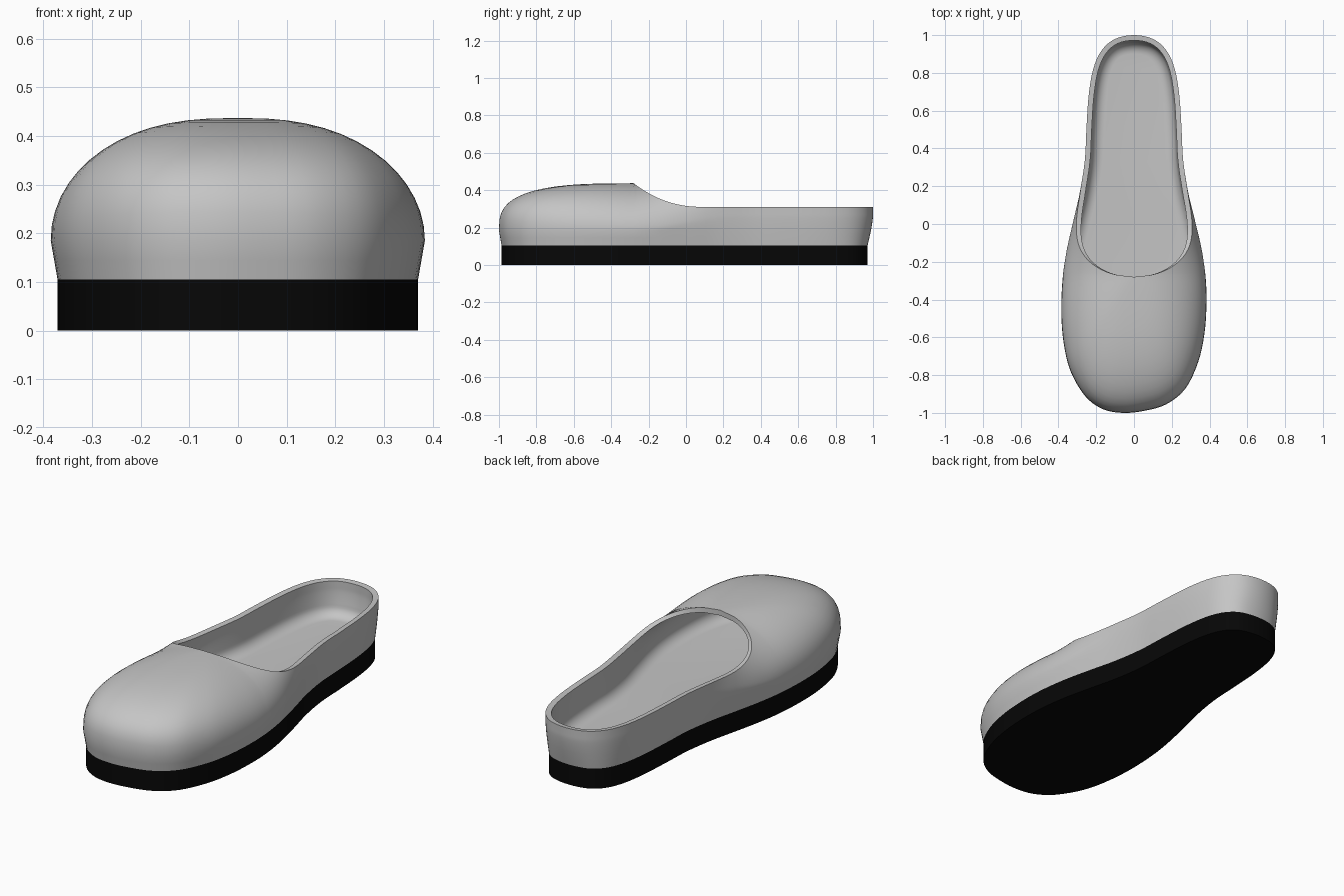
import bpy
import bmesh
import math
from mathutils import Vector

cube = bpy.data.objects.get("Cube")
if cube:
    bpy.data.objects.remove(cube, do_unlink=True)

SOLE_TOP, WIDEST, CROWN = 0.105, 0.185, 0.437
VAMP_Y, RIM_Z, RIM_Y = -0.28, 0.31, 0.1
WALL, FLOOR_Z, FILLET = 0.028, 0.13, 0.06
RINGS = 14

# Widest outline of the shoe, clockwise from the heel
OUTLINE = [
    (0, 1), (.1, .98), (.172, .918), (.216, .82), (.24, .68), (.252, .5),
    (.26, .34), (.285, .18), (.322, .03), (.358, -.13), (.379, VAMP_Y),
    (.384, -.42), (.373, -.58), (.34, -.73), (.272, -.872), (.17, -.955),
    (.05, -.99), (-.06, -1), (-.165, -.98), (-.258, -.912), (-.337, -.777),
    (-.373, -.625), (-.385, -.46), (-.377, VAMP_Y), (-.355, -.13),
    (-.32, .03), (-.285, .18), (-.26, .34), (-.252, .5), (-.24, .68),
    (-.216, .82), (-.172, .918), (-.1, .98),
]


def make_material(name, value):
    mat = bpy.data.materials.new(name)
    mat.use_nodes = True
    color = (value, value, value, 1)
    mat.diffuse_color = color
    bsdf = mat.node_tree.nodes["Principled BSDF"]
    bsdf.inputs["Base Color"].default_value = color
    bsdf.inputs["Roughness"].default_value = 0.7
    return mat


def smooth_loop(points):
    """Closed smooth curve, sampled finely where the opening begins."""
    pts = [Vector(p) for p in points]
    n = len(pts)
    result = []
    for i in range(n):
        a, b, c, d = (pts[(i + k) % n] for k in (-1, 0, 1, 2))
        mid = (b.y + c.y) / 2
        steps = 16 if VAMP_Y < mid < RIM_Y else 4
        for s in range(steps):
            t = s / steps
            result.append(b + (c - a) * (t / 2)
                          + (2 * a - 5 * b + 4 * c - d) * (t * t / 2)
                          + (3 * b - a - 3 * c + d) * (t ** 3 / 2))
    return result


def clamp(v):
    return max(0.0, min(1.0, v))


loop = smooth_loop(OUTLINE)
count = len(loop)
normals = []
for i in range(count):
    t = (loop[(i + 1) % count] - loop[i - 1]).normalized()
    normals.append(Vector((-t.y, t.x)))


def heel_blend(y):
    t = clamp((0.25 - y) / (0.25 - VAMP_Y))
    return 1 - t * t * (3 - 2 * t)


def undercut(p, n, z):
    """How far the wall tucks in below its widest height."""
    heel = heel_blend(p.y)
    top = WIDEST + 0.08 * heel
    depth = 0.014 + 0.015 * heel * max(0.0, n.y) ** 4
    return depth * clamp((top - z) / (top - SOLE_TOP)) ** (1 + 0.4 * heel)


def arc(p, n, thickness):
    """Dome points of one column from the widest height to the opening."""
    if p.y <= VAMP_Y:
        center = Vector((0, VAMP_Y))
        power = 2 + clamp((VAMP_Y - p.y) / 0.72) ** 1.5
        end = math.pi / 2
        lean = 1
    else:
        center = Vector((0, p.y))
        power = 2
        s = clamp((RIM_Y - p.y) / (RIM_Y - VAMP_Y))
        cut = RIM_Z + (CROWN - RIM_Z) * s ** 2.3
        end = math.asin(clamp((cut - WIDEST) / (CROWN - WIDEST)))
        lean = 1 - heel_blend(p.y)
    points = []
    for k in range(RINGS + 1):
        phi = end * k / RINGS
        rise = math.sin(phi) ** (2 / power)
        r = max(0.0, math.cos(phi)) ** (2 / power)
        z = WIDEST + (CROWN - WIDEST) * rise
        q = (p - n * thickness).lerp(center, (1 - r) * lean)
        q -= n * undercut(p, n, z) * r
        points.append((q.x, q.y, z - thickness * rise ** 3))
    return points


def tucked(p, n, inset, z):
    q = p - n * inset
    return (q.x, q.y, z)


def upper_column(p, n):
    """Up the outside, over the rim, down the inside and onto the insole."""
    points = [tucked(p, n, undercut(p, n, z), z)
              for z in (SOLE_TOP, (SOLE_TOP + WIDEST) / 2)]
    points += arc(p, n, 0) + arc(p, n, WALL)[::-1]
    for k in range(1, 8):
        a = math.pi / 2 * k / 7
        inset = WALL + undercut(p, n, WIDEST) + FILLET * (1 - math.cos(a))
        z = FLOOR_Z + (WIDEST - FLOOR_Z) * (1 - math.sin(a))
        points.append(tucked(p, n, inset, z))
    return points


def sole_column(p, n):
    inset = undercut(p, n, SOLE_TOP)
    return [tucked(p, n, inset, 0), tucked(p, n, inset, SOLE_TOP + 0.002)]


def build(name, column, mat, cap_bottom):
    """Skin neighbouring columns into a closed band and cap its ends."""
    bm = bmesh.new()
    grid = [[bm.verts.new(v) for v in column(p, n)]
            for p, n in zip(loop, normals)]
    for j, a in enumerate(grid):
        b = grid[(j + 1) % len(grid)]
        for k in range(len(a) - 1):
            bm.faces.new((a[k], a[k + 1], b[k + 1], b[k]))
    bm.faces.new([c[-1] for c in reversed(grid)])
    if cap_bottom:
        bm.faces.new([c[0] for c in grid])
    bmesh.ops.remove_doubles(bm, verts=bm.verts, dist=0.0004)
    mesh = bpy.data.meshes.new(name)
    bm.to_mesh(mesh)
    bm.free()
    mesh.materials.append(mat)
    obj = bpy.data.objects.new(name, mesh)
    bpy.context.collection.objects.link(obj)
    bpy.ops.object.select_all(action="DESELECT")
    obj.select_set(True)
    bpy.context.view_layer.objects.active = obj
    bpy.ops.object.shade_smooth_by_angle(angle=math.radians(30))


grey = make_material("grey upper", 0.56)
black = make_material("black sole", 0.002)

# Upper: domed toe, low open back and a bowl-shaped insole
build("upper", upper_column, grey, cap_bottom=False)

# Sole: straight-sided slab under the upper
build("sole", sole_column, black, cap_bottom=True)
